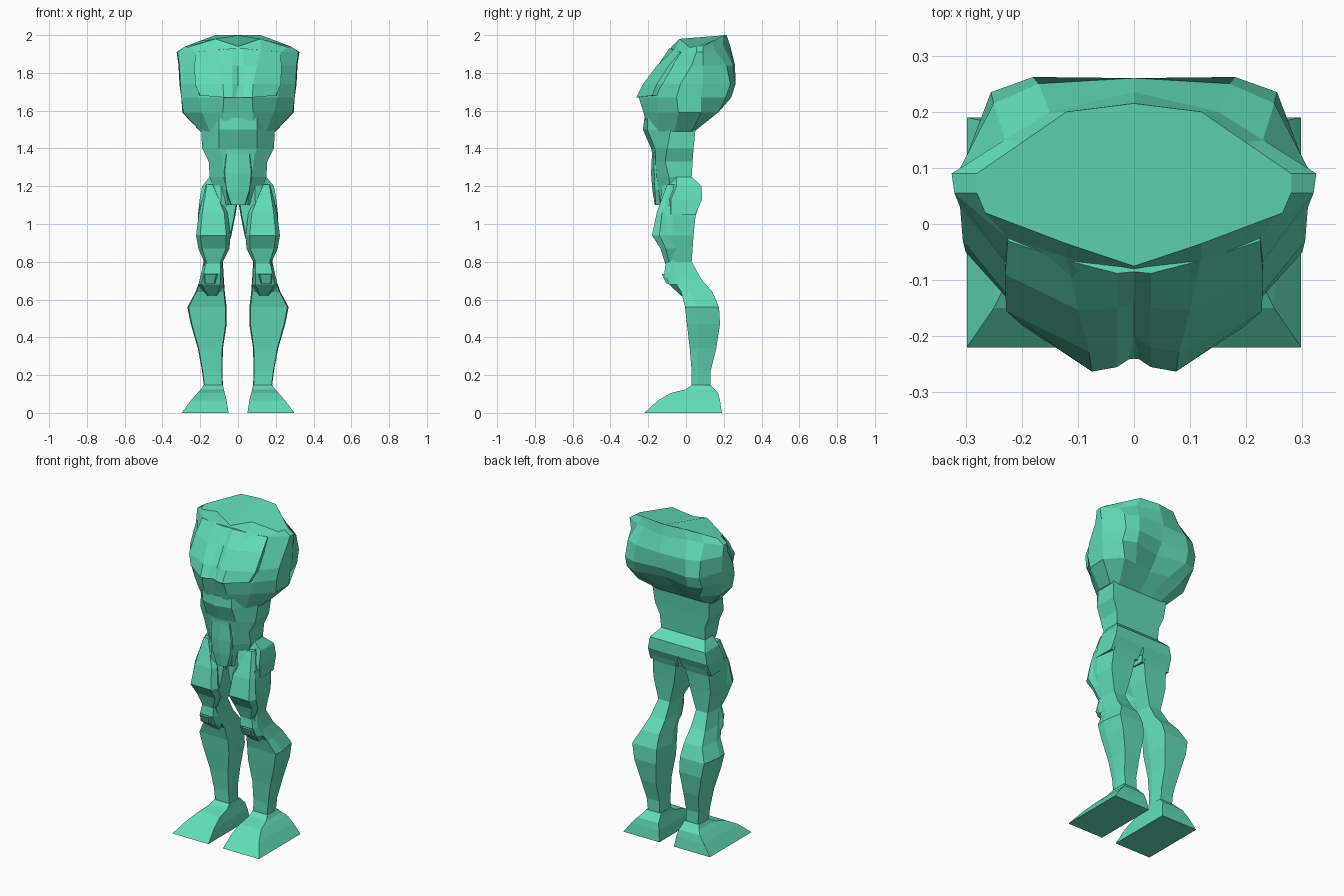
import bpy, bmesh

green = bpy.data.materials.new("green")
green.diffuse_color = (0.12, 0.72, 0.48, 1)


def skin(name, rings, closed):
    """Skin a stack of rings; open rings are half sections ending on x = 0."""
    bm = bmesh.new()
    rows = [[bm.verts.new(p) for p in r] for r in rings]
    n = len(rows[0])
    for a, b in zip(rows, rows[1:]):
        for i in range(n if closed else n - 1):
            j = (i + 1) % n
            bm.faces.new((a[i], a[j], b[j], b[i]))
    bm.faces.new(rows[0])
    bm.faces.new(rows[-1])
    bmesh.ops.recalc_face_normals(bm, faces=bm.faces)
    me = bpy.data.meshes.new(name)
    bm.to_mesh(me)
    # Open half sections need their outward side checked
    bm.free()
    me.materials.append(green)
    ob = bpy.data.objects.new(name, me)
    bpy.context.collection.objects.link(ob)
    ob.modifiers.new("Mirror", "MIRROR")


def half_body(name, rings):
    """Each ring: height and (x, y) half section; a third value lifts the point."""
    skin(name, [[(p[0], p[1], z + (p[2] if len(p) > 2 else 0)) for p in pts]
                for z, pts in rings], False)


def limb(name, rows, front=0.12, back=0.1):
    """Each row: z, x inner, x outer, y front, y back; corners are chamfered."""
    rings = []
    for z, x0, x1, y0, y1 in rows:
        w, d = x1 - x0, y1 - y0
        f, b = front * w, back * w
        rings.append([(x0 + f, y0, z), (x1 - f, y0, z), (x1, y0 + d * .3, z),
                      (x1 - b, y1, z), (x0 + b, y1, z), (x0, y0 + d * .3, z)])
    skin(name, rings, True)


# Chest, shoulders and upper back
half_body("chest", [
    (1.49, [(0, -.20), (.08, -.19), (.15, -.14), (.20, -.06), (.20, .03), (.15, .045), (.08, .045), (0, .045)]),
    (1.59, [(0, -.22), (.08, -.225), (.19, -.15), (.29, -.04), (.295, .08), (.21, .17), (.12, .16), (0, .14)]),
    (1.67, [(0, -.24), (.075, -.25), (.21, -.15), (.30, -.05), (.30, .08), (.26, .21), (.18, .24), (0, .20)]),
    (1.74, [(0, -.20), (.08, -.215), (.22, -.135), (.305, -.03), (.31, .09), (.255, .235), (.18, .262), (0, .245)]),
    (1.84, [(0, -.13), (.10, -.145), (.22, -.08), (.31, .03), (.315, .09), (.25, .215), (.17, .25), (0, .26)]),
    (1.91, [(0, -.08, .02), (.12, -.06, .02), (.225, -.025), (.32, .055), (.325, .09), (.23, .15, .01), (.15, .20, .03), (0, .235, .03)]),
    (1.94, [(0, -.075), (.12, -.035, .04), (.265, .02, -.005), (.28, .055), (.28, .09), (.20, .145, .03), (.12, .20, .06), (0, .215, .06)]),
])

# Chest plates, split by a crease on the centre line
half_body("chest_plate", [
    (1.67, [(0, -.235), (.03, -.255, 0), (.075, -.263), (.20, -.18, .01), (.21, -.12, .01), (0, -.15)]),
    (1.74, [(0, -.20), (.03, -.22), (.08, -.228), (.228, -.155), (.228, -.09), (0, -.12)]),
    (1.84, [(0, -.14), (.03, -.15), (.10, -.153), (.23, -.09), (.23, -.04), (0, -.08)]),
    (1.92, [(0, -.085, .01), (.03, -.088, .01), (.12, -.065), (.225, -.03, -.01), (.225, 0, -.01), (0, -.04, .01)]),
])

# Waist
half_body("waist", [
    (1.10, [(0, -.14), (.05, -.135), (.10, -.08), (.10, .02), (0, .02)]),
    (1.25, [(0, -.165), (.075, -.155), (.15, -.09), (.15, .03), (0, .03)]),
    (1.33, [(0, -.165), (.08, -.16), (.155, -.11), (.155, .035), (0, .035)]),
    (1.40, [(0, -.185), (.10, -.165), (.19, -.10), (.185, .04), (0, .04)]),
    (1.50, [(0, -.228), (.10, -.205), (.195, -.08), (.195, .05), (0, .05)]),
    (1.56, [(0, -.22), (.10, -.205), (.19, -.08), (.19, .05), (0, .05)]),
])

# Raised belly plate
half_body("belly_plate", [
    (1.10, [(0, -.165), (.035, -.16), (.045, -.06), (0, -.06)]),
    (1.18, [(0, -.178), (.06, -.165), (.08, -.08), (0, -.08)]),
    (1.27, [(0, -.185), (.07, -.168), (.09, -.10), (0, -.10)]),
    (1.37, [(0, -.18), (.06, -.17), (.09, -.10), (0, -.10)]),
    (1.42, [(0, -.185), (.06, -.17), (.09, -.10), (0, -.10)]),
])

# Hips with a broad flat back
half_body("hips", [
    (1.05, [(.015, -.10), (.10, -.12), (.212, -.08), (.21, .05), (.015, .05)]),
    (1.13, [(0, -.10), (.09, -.135), (.203, -.08), (.203, .085), (0, .085)]),
    (1.20, [(0, -.12), (.09, -.13), (.19, -.05), (.19, .082), (0, .082)]),
    (1.25, [(0, -.12), (.09, -.12), (.15, -.05), (.15, .03), (0, .03)]),
])

# Legs
limb("leg", [
    (1.10, .005, .205, -.12, .07),
    (1.04, .015, .212, -.12, .05),
    (.94, .035, .215, -.12, .04),
    (.80, .08, .18, -.10, .03),
    (.71, .075, .20, -.07, .08),
    (.64, .07, .225, -.025, .14),
    (.56, .06, .268, -.005, .175),
    (.47, .06, .25, .005, .18),
    (.34, .08, .212, .02, .16),
    (.22, .082, .19, .03, .13),
    (.14, .08, .18, .03, .13),
], front=.03, back=.1)

# Front thigh muscles
limb("thigh_muscle", [
    (1.21, .13, .17, -.10, -.03),
    (1.06, .055, .207, -.155, -.06),
    (.94, .04, .222, -.18, -.05),
    (.87, .045, .21, -.135, -.04),
    (.79, .085, .175, -.11, -.04),
])

# Knees
limb("knee", [
    (.81, .08, .18, -.105, .0),
    (.74, .08, .195, -.115, .0),
    (.68, .075, .21, -.09, .03),
    (.62, .11, .165, -.025, .03),
])
limb("kneecap", [
    (.735, .105, .185, -.128, -.06),
    (.685, .12, .18, -.105, -.04),
])

# Wedge feet
foot = [(0, .05, .298, -.22, .19), (.065, .06, .25, -.15, .18),
        (.105, .07, .215, -.08, .17), (.125, .075, .195, 0, .15),
        (.148, .08, .182, .03, .13)]
skin("foot", [[(x0, y0, z), (x1, y0, z), (x1, y1, z), (x0, y1, z)]
              for z, x0, x1, y0, y1 in foot], True)
